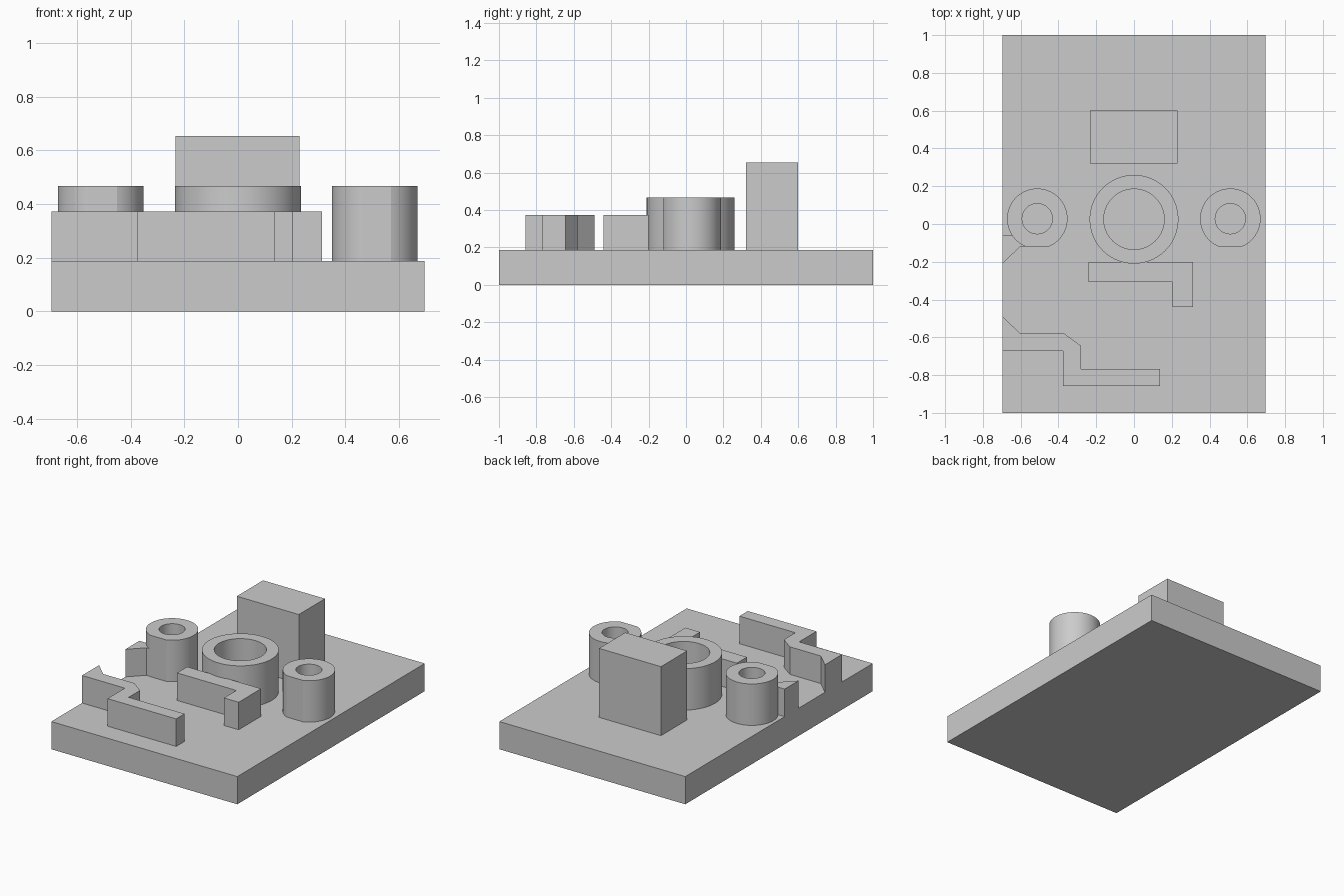
import bpy, bmesh, math

cube = bpy.data.objects.get("Cube")
if cube:
    bpy.data.objects.remove(cube, do_unlink=True)

grey = bpy.data.materials.new("plain_grey")
grey.use_nodes = True
grey.diffuse_color = (0.6, 0.6, 0.6, 1)
grey.node_tree.nodes["Principled BSDF"].inputs["Base Color"].default_value = (0.6, 0.6, 0.6, 1)

BASE_TOP = 0.187
WALL_TOP = 0.373
RING_TOP = 0.467


def finish(name, bm):
    bmesh.ops.recalc_face_normals(bm, faces=bm.faces)
    mesh = bpy.data.meshes.new(name)
    bm.to_mesh(mesh)
    bm.free()
    mesh.materials.append(grey)
    obj = bpy.data.objects.new(name, mesh)
    bpy.context.collection.objects.link(obj)
    return obj


def prism(name, outline, z0, z1):
    """Extrude a plan outline from z0 up to z1."""
    bm = bmesh.new()
    face = bm.faces.new([bm.verts.new((x, y, z0)) for x, y in outline])
    top = bmesh.ops.extrude_face_region(bm, geom=[face])["geom"]
    bmesh.ops.translate(bm, vec=(0, 0, z1 - z0),
                        verts=[v for v in top if isinstance(v, bmesh.types.BMVert)])
    return finish(name, bm)


def box(name, x0, x1, y0, y1, z0, z1):
    return prism(name, [(x0, y0), (x1, y0), (x1, y1), (x0, y1)], z0, z1)


def tube(name, cx, cy, outer, inner, flat_y=-1, n=96):
    """Hollow post; flat_y trims the front of the outer wall."""
    bm = bmesh.new()
    loops = []
    for r, z in ((outer, BASE_TOP), (outer, RING_TOP), (inner, RING_TOP), (inner, BASE_TOP)):
        loop = []
        for i in range(n):
            a = 2 * math.pi * i / n
            y = max(cy + r * math.sin(a), flat_y)
            loop.append(bm.verts.new((cx + r * math.cos(a), y, z)))
        loops.append(loop)
    for k in range(4):
        a, b = loops[k], loops[(k + 1) % 4]
        for i in range(n):
            j = (i + 1) % n
            bm.faces.new((a[i], a[j], b[j], b[i]))
    obj = finish(name, bm)
    bpy.ops.object.select_all(action="DESELECT")
    obj.select_set(True)
    bpy.context.view_layer.objects.active = obj
    bpy.ops.object.shade_smooth_by_angle(angle=math.radians(15))
    return obj


# Base slab and tall block
box("base_slab", -0.695, 0.695, -1, 1, 0, BASE_TOP)
box("tall_block", -0.233, 0.23, 0.32, 0.6, BASE_TOP, 0.653)

# Central ring and the two side posts with trimmed fronts
tube("central_ring", 0, 0.025, 0.235, 0.16)
for side, x in (("left", 0.51), ("right", -0.512)):
    tube(side + "_post", x, 0.028, 0.16, 0.08, flat_y=-0.12)

# Hooked wall in front of the ring
prism("hooked_wall", [(-0.24, -0.2), (0.313, -0.2), (0.313, -0.44), (0.203, -0.44),
                      (0.203, -0.308), (-0.24, -0.308)], BASE_TOP, WALL_TOP)

# Stepped wall at the front right corner
prism("stepped_wall", [(-0.695, -0.49), (-0.602, -0.58), (-0.37, -0.58), (-0.28, -0.645),
                       (-0.28, -0.767), (0.138, -0.767), (0.138, -0.857), (-0.375, -0.857),
                       (-0.375, -0.672), (-0.695, -0.672)], BASE_TOP, WALL_TOP)

# Small wall joining the right post to the slab edge
prism("post_wall", [(-0.695, -0.21), (-0.602, -0.118), (-0.57, -0.118), (-0.57, -0.06),
                    (-0.695, -0.06)], BASE_TOP, WALL_TOP)
